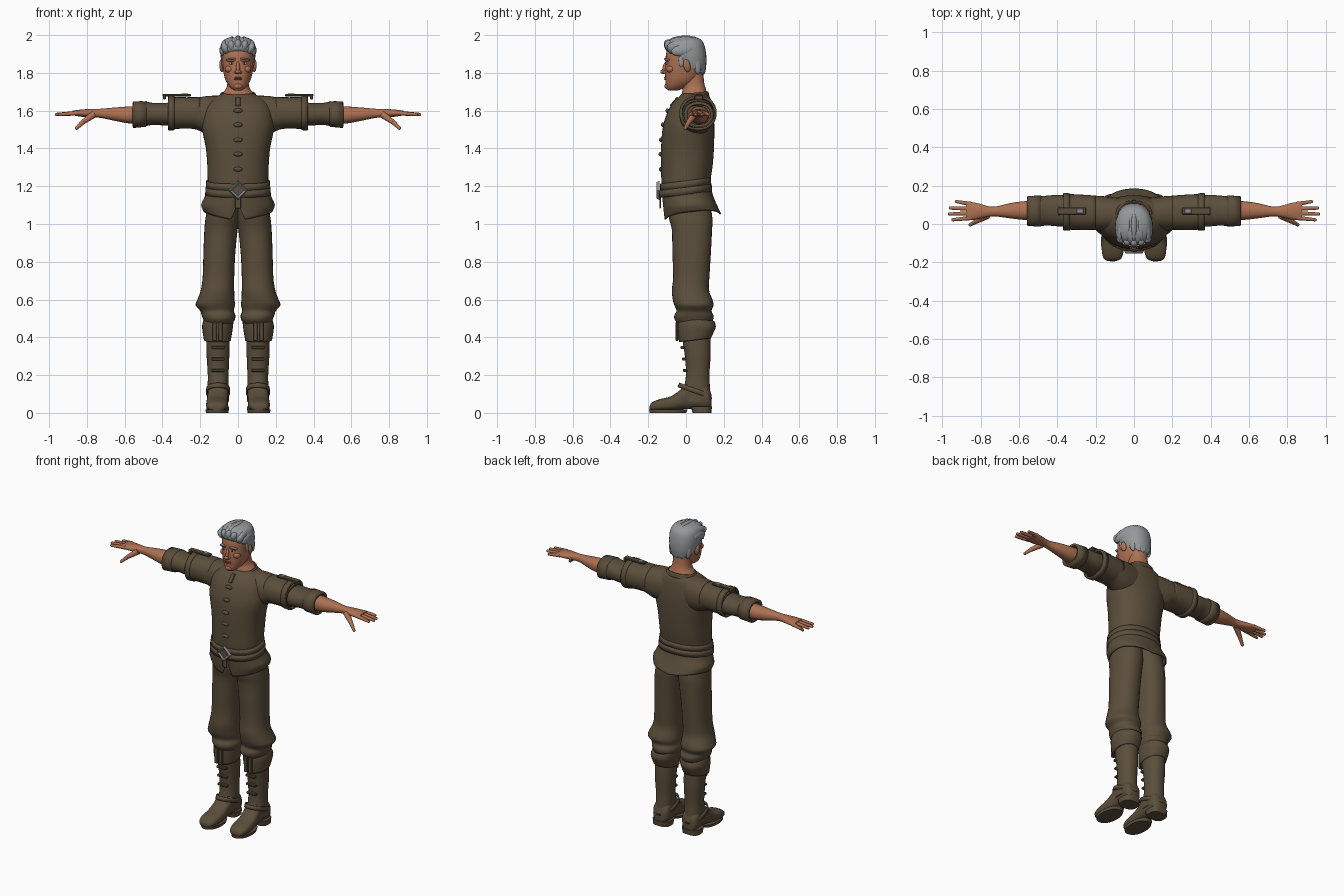
import bpy, bmesh, math
from mathutils import Vector, Matrix


def material(name, rgb):
    m = bpy.data.materials.new(name)
    m.diffuse_color = (*rgb, 1)
    return m


CLOTH = material("brown cloth", (0.105, 0.076, 0.044))
SKIN = material("skin", (0.42, 0.165, 0.085))
HAIR = material("grey hair", (0.30, 0.32, 0.33))
METAL = material("steel", (0.27, 0.27, 0.27))
WHITE = material("eye white", (0.6, 0.58, 0.55))
DARK = material("dark iris", (0.03, 0.02, 0.015))
LIP = material("lips", (0.28, 0.085, 0.05))


def finish(bm, name, mat, mirror=False, thick=0, angle=40):
    bmesh.ops.recalc_face_normals(bm, faces=bm.faces)
    me = bpy.data.meshes.new(name)
    bm.to_mesh(me)
    bm.free()
    me.materials.append(mat)
    me.polygons.foreach_set("use_smooth", [True] * len(me.polygons))
    me.set_sharp_from_angle(angle=math.radians(angle))
    ob = bpy.data.objects.new(name, me)
    bpy.context.collection.objects.link(ob)
    if thick:
        s = ob.modifiers.new("thickness", 'SOLIDIFY')
        s.thickness, s.offset = thick, -1
    if mirror:
        ob.modifiers.new("mirror", 'MIRROR')
    return ob


def spline(rings, steps):
    out = []
    for i in range(len(rings) - 1):
        p0, p1 = rings[max(i - 1, 0)], rings[i]
        p2, p3 = rings[i + 1], rings[min(i + 2, len(rings) - 1)]
        for s in range(steps):
            t = s / steps
            out.append([b + 0.5 * t * (c - a + t * (2*a - 5*b + 4*c - d + t * (3*(b - c) + d - a)))
                        for a, b, c, d in zip(p0, p1, p2, p3)])
    return out + [rings[-1]]


def loft(name, mat, rings, axis='z', n=32, power=2.2, mirror=False, thick=0, steps=3, shape=None):
    """Rings are (position, a_min, a_max, b_min, b_max, tilt along b)."""
    bm = bmesh.new()
    loops = []
    for t, a0, a1, b0, b1, tilt in spline([tuple(r) + (0,) * (6 - len(r)) for r in rings], steps):
        loop = []
        for k in range(n):
            w = 2 * math.pi * k / n
            c, s = math.cos(w), math.sin(w)
            a = (a0 + a1) / 2 + (a1 - a0) / 2 * math.copysign(abs(c) ** (2 / power), c)
            db = (b1 - b0) / 2 * math.copysign(abs(s) ** (2 / power), s)
            b, u = (b0 + b1) / 2 + db, t + tilt * db
            co = Vector({'z': (a, b, u), 'x': (u, a, b), 'y': (a, u, b)}[axis])
            loop.append(bm.verts.new(shape(co) if shape else co))
        loops.append(loop)
    for l0, l1 in zip(loops, loops[1:]):
        for k in range(n):
            bm.faces.new((l0[k], l0[(k + 1) % n], l1[(k + 1) % n], l1[k]))
    if not thick:
        bm.faces.new(loops[0])
        bm.faces.new(loops[-1])
    return finish(bm, name, mat, mirror, thick)


def blob(name, mat, c, r, mirror=False, rot=(0, 0, 0), seg=16):
    bm = bmesh.new()
    R = Matrix.Rotation(rot[2], 4, 'Z') @ Matrix.Rotation(rot[1], 4, 'Y') @ Matrix.Rotation(rot[0], 4, 'X')
    bmesh.ops.create_uvsphere(bm, u_segments=seg, v_segments=seg // 2, radius=1,
                              matrix=Matrix.Translation(c) @ R @ Matrix.Diagonal((*r, 1)))
    return finish(bm, name, mat, mirror, angle=80)


def box(name, mat, c, size, mirror=False, rot=Matrix()):
    bm = bmesh.new()
    bmesh.ops.create_cube(bm, size=1, matrix=Matrix.Translation(c) @ rot @ Matrix.Diagonal((*size, 1)))
    bmesh.ops.bevel(bm, geom=bm.edges[:], offset=min(size) * 0.25, segments=1, affect='EDGES')
    return finish(bm, name, mat, mirror, angle=30)


def finger(name, p, q, r0, r1):
    p, q = Vector(p), Vector(q)
    d = q - p
    bm = bmesh.new()
    M = Matrix.Translation((p + q) / 2) @ d.to_track_quat('Z', 'Y').to_matrix().to_4x4()
    bmesh.ops.create_cone(bm, cap_ends=True, segments=10, radius1=r0, radius2=r1, depth=d.length, matrix=M)
    bmesh.ops.create_uvsphere(bm, u_segments=10, v_segments=6, radius=r1, matrix=Matrix.Translation(q))
    finish(bm, name, SKIN, True)


# Tunic body
loft("tunic_body", CLOTH, [
    (1.16, -.155, .155, -.125, .125), (1.22, -.16, .16, -.13, .127), (1.30, -.162, .162, -.132, .14),
    (1.40, -.17, .17, -.132, .148), (1.50, -.19, .19, -.125, .15), (1.56, -.19, .19, -.11, .148),
    (1.62, -.178, .178, -.085, .14), (1.66, -.14, .14, -.052, .132), (1.685, -.095, .095, -.025, .118)], n=48)


def hem(co):
    w = max(0, min(1, (1.18 - co.z) / 0.14))
    co.z += w * 0.03 * min(1, abs(co.x) / 0.17)
    if co.y < 0:
        co.z += w * 3 * max(0, 0.033 - abs(co.x))
    return co


loft("tunic_skirt", CLOTH, [
    (1.035, -.182, .182, -.115, .185, .12), (1.08, -.195, .195, -.12, .165, .12),
    (1.13, -.178, .178, -.125, .145, .12), (1.19, -.163, .163, -.13, .128, .12)],
    n=72, thick=0.008, shape=hem)
# Collar and front fastening
loft("collar", CLOTH, [(1.665, -.105, .105, -.042, .125, .1), (1.695, -.09, .09, -.03, .118, .1)],
     thick=0.008, shape=lambda c: c - Vector((0, 0, 1.2 * max(0, .03 - abs(c.x)) if c.y < 0 else 0)))
for i, (z, y) in enumerate([(1.60, -.097), (1.525, -.122), (1.445, -.132), (1.37, -.134), (1.29, -.133)]):
    blob(f"toggle_{i}", CLOTH, (0, y, z), (.024, .011, .012))
box("collar_tab", CLOTH, (0, -.063, 1.647), (.026, .012, .06), rot=Matrix.Rotation(-.7, 4, 'X'))

# Belt and buckle
for i, (z, g) in enumerate([(1.175, .006), (1.21, .002)]):
    loft(f"belt_{i}", CLOTH, [(z - .019, -.168 - g, .168 + g, -.136 - g, .132 + g, .12),
                              (z + .019, -.166 - g, .166 + g, -.136 - g, .130 + g, .12)],
         n=48, thick=0.012, steps=1)
bm = bmesh.new()
bmesh.ops.create_cone(bm, cap_ends=True, segments=4, radius1=.052, radius2=.044, depth=.016,
                      matrix=Matrix.Translation((0, -.147, 1.178)) @ Matrix.Rotation(math.pi / 2, 4, 'X'))
front = min(bm.faces, key=lambda f: f.calc_center_median().y)
bmesh.ops.inset_individual(bm, faces=[front], thickness=.012, depth=-.008)
buckle = finish(bm, "buckle", METAL, angle=20)
buckle.data.materials.append(CLOTH)
min((p for p in buckle.data.polygons if abs(p.normal.y) > .9 and p.center.y < -.14),
    key=lambda p: abs(p.center.x) + abs(p.center.z - 1.178)).material_index = 1
box("belt_tail", CLOTH, (0, -.137, 1.118), (.03, .008, .07))

# Sleeves with shoulder caps, rolled cuffs and straps
loft("upper_sleeve", CLOTH, [
    (.07, -.03, .135, 1.47, 1.68), (.16, -.035, .145, 1.475, 1.678), (.22, -.03, .148, 1.50, 1.668),
    (.30, -.025, .148, 1.512, 1.662), (.37, -.02, .148, 1.515, 1.65)], 'x', mirror=True)
loft("shoulder_cap", CLOTH, [
    (.20, -.03, .148, 1.502, 1.672), (.27, -.032, .153, 1.505, 1.671), (.33, -.03, .156, 1.503, 1.672),
    (.37, -.03, .158, 1.497, 1.675)], 'x', mirror=True, thick=.01)
loft("cap_band", CLOTH, [(.335, -.035, .16, 1.497, 1.679), (.368, -.035, .162, 1.494, 1.68)],
     'x', mirror=True, thick=.01, steps=1)
loft("lower_sleeve", CLOTH, [
    (.34, -.015, .148, 1.518, 1.645), (.40, -.012, .152, 1.522, 1.64), (.45, -.008, .148, 1.525, 1.641),
    (.48, -.01, .146, 1.52, 1.647), (.52, -.01, .146, 1.513, 1.65), (.558, -.005, .14, 1.515, 1.643)],
    'x', mirror=True, thick=.012)
loft("sleeve_cuff", CLOTH, [(.485, -.014, .15, 1.515, 1.65), (.555, -.01, .145, 1.508, 1.648)],
     'x', mirror=True, thick=.012, steps=1)
box("shoulder_strap", CLOTH, (.325, .068, 1.682), (.15, .036, .012), True)
box("strap_loop", CLOTH, (.39, .068, 1.672), (.016, .046, .026), True)
box("strap_buckle", METAL, (.282, .068, 1.687), (.035, .028, .01), True)

# Forearms and hands
loft("forearm", SKIN, [
    (.50, .02, .122, 1.53, 1.625), (.58, .022, .118, 1.533, 1.622), (.65, .03, .108, 1.546, 1.617),
    (.73, .04, .09, 1.562, 1.61), (.78, .033, .098, 1.565, 1.609), (.83, .022, .112, 1.568, 1.606),
    (.875, .022, .116, 1.575, 1.6)], 'x', n=24, mirror=True)
for nm, y0, x1, y1 in [("index", .032, .945, .022), ("middle", .056, .962, .052),
                       ("ring", .08, .957, .083), ("little", .104, .925, .117)]:
    finger(nm + "_finger", (.85, y0, 1.587), (x1, y1, 1.58), .0125, .0085)
finger("thumb", (.765, .045, 1.58), (.82, .015, 1.54), .02, .013)
finger("thumb_tip", (.82, .015, 1.54), (.855, -.004, 1.507), .013, .009)

# Trousers gathered below the knee
loft("trouser_leg", CLOTH, [
    (1.13, -.004, .155, -.10, .125), (1.03, -.006, .172, -.09, .14), (.97, .002, .178, -.075, .138),
    (.85, .014, .183, -.072, .132), (.72, .02, .187, -.068, .124), (.65, .02, .197, -.075, .122),
    (.60, .018, .215, -.07, .14), (.57, .016, .224, -.062, .146), (.54, .022, .20, -.05, .135),
    (.515, .014, .192, -.062, .146), (.49, .018, .182, -.058, .142), (.46, .04, .17, -.03, .12)], mirror=True)

# Boots
loft("boot_cuff", CLOTH, [
    (.495, .024, .182, -.042, .15, -.08), (.46, .026, .19, -.046, .158, -.02),
    (.42, .032, .186, -.042, .148, .1), (.385, .038, .18, -.036, .132, .12)], mirror=True, thick=.012)
for x in (.092, .125):
    box("cuff_tie", CLOTH, (x, -.048, .43), (.024, .014, .10), True)
loft("boot_shaft", CLOTH, [
    (.47, .045, .17, -.025, .125), (.38, .044, .168, -.018, .13), (.30, .046, .166, -.006, .13),
    (.20, .05, .16, 0, .124), (.12, .05, .162, -.015, .128), (.06, .048, .164, -.03, .132)], mirror=True)
loft("boot_foot", CLOTH, [
    (-.192, .09, .14, .018, .036), (-.18, .067, .158, .012, .056), (-.14, .054, .168, .01, .072),
    (-.08, .052, .168, .012, .088), (-.03, .053, .163, .018, .122), (.01, .05, .16, .02, .165),
    (.07, .048, .162, .02, .17), (.115, .052, .16, .02, .14), (.134, .075, .14, .025, .10)],
    'y', mirror=True, power=2.6)
loft("boot_sole", CLOTH, [
    (0.0, .052, .17, -.192, -.0), (.018, .05, .172, -.196, .01)], mirror=True, steps=1)
loft("boot_heel", CLOTH, [
    (0, .05, .166, .035, .134), (.035, .047, .168, .025, .138)], mirror=True, power=3, steps=1)
for i, (z, y0) in enumerate([(.345, -.02), (.285, -.012), (.225, -.008)]):
    box(f"boot_strap_{i}", CLOTH, (.106, y0 + .002, z), (.07, .022, .016), True)
loft("ankle_strap", CLOTH, [(.105, .042, .17, -.045, .137, -.35), (.13, .043, .168, -.036, .135, -.35)],
     mirror=True, thick=.008, steps=1)

# Neck and head
loft("neck", SKIN, [
    (1.63, -.095, .095, -.01, .11), (1.685, -.086, .086, -.022, .112), (1.715, -.064, .064, -.018, .105),
    (1.75, -.056, .056, -.022, .096), (1.82, -.055, .055, -.03, .09)])
loft("head", SKIN, [
    (1.708, -.022, .022, -.095, -.04), (1.722, -.04, .04, -.106, 0), (1.745, -.058, .058, -.108, .045),
    (1.775, -.071, .071, -.11, .07), (1.82, -.08, .08, -.111, .085), (1.86, -.084, .084, -.108, .09),
    (1.90, -.085, .085, -.106, .09), (1.94, -.078, .078, -.09, .08), (1.975, -.05, .05, -.05, .05)])
blob("nose_bridge", SKIN, (0, -.112, 1.828), (.010, .012, .035), rot=(-.25, 0, 0))
blob("nose_tip", SKIN, (0, -.121, 1.806), (.014, .015, .011))
blob("nostril", SKIN, (.012, -.112, 1.803), (.009, .011, .008), True)
blob("cheekbone", SKIN, (.045, -.08, 1.82), (.025, .024, .02), True)
blob("brow_ridge", SKIN, (.034, -.098, 1.868), (.03, .014, .009), True)
blob("chin", SKIN, (0, -.098, 1.73), (.024, .016, .016))
blob("upper_lip", LIP, (0, -.109, 1.774), (.025, .007, .004))
blob("lower_lip", LIP, (0, -.108, 1.766), (.021, .008, .005))
blob("eye", WHITE, (.033, -.1, 1.85), (.015, .007, .006), True)
blob("iris", DARK, (.033, -.1045, 1.85), (.0055, .004, .0055), True)
blob("eyebrow", HAIR, (.036, -.107, 1.873), (.025, .008, .005), True, rot=(0, .12, .25))
blob("ear", SKIN, (.087, .005, 1.838), (.011, .019, .034), True, rot=(.2, 0, .25))

# Swept-back hair with locks
loft("hair_cap", HAIR, [
    (1.845, -.082, .082, -.085, .094, -.6), (1.875, -.09, .09, -.105, .106, -.42),
    (1.91, -.094, .094, -.112, .108, -.22), (1.95, -.09, .09, -.106, .098, -.05),
    (1.975, -.074, .074, -.086, .08), (1.988, -.045, .045, -.055, .055)])
for i in range(5):
    x = (i - 2) * .033
    blob(f"crown_lock_{i}", HAIR, (x, -.01, 1.968 - 5 * x * x), (.02, .085, .03), rot=(.03, 0, x * 2))
    blob(f"quiff_lock_{i}", HAIR, (x, -.09 + 4 * x * x, 1.945 - 4 * x * x), (.021, .026, .034), rot=(.5, x * 8, 0))
    blob(f"nape_lock_{i}", HAIR, (x * .9, .082 - 6 * x * x, 1.855), (.02, .022, .065), rot=(.15, 0, 0))
blob("side_lock", HAIR, (.083, -.02, 1.92), (.015, .06, .03), True, rot=(.15, 0, 0))
blob("sideburn", HAIR, (.08, -.025, 1.865), (.008, .014, .035), True)
